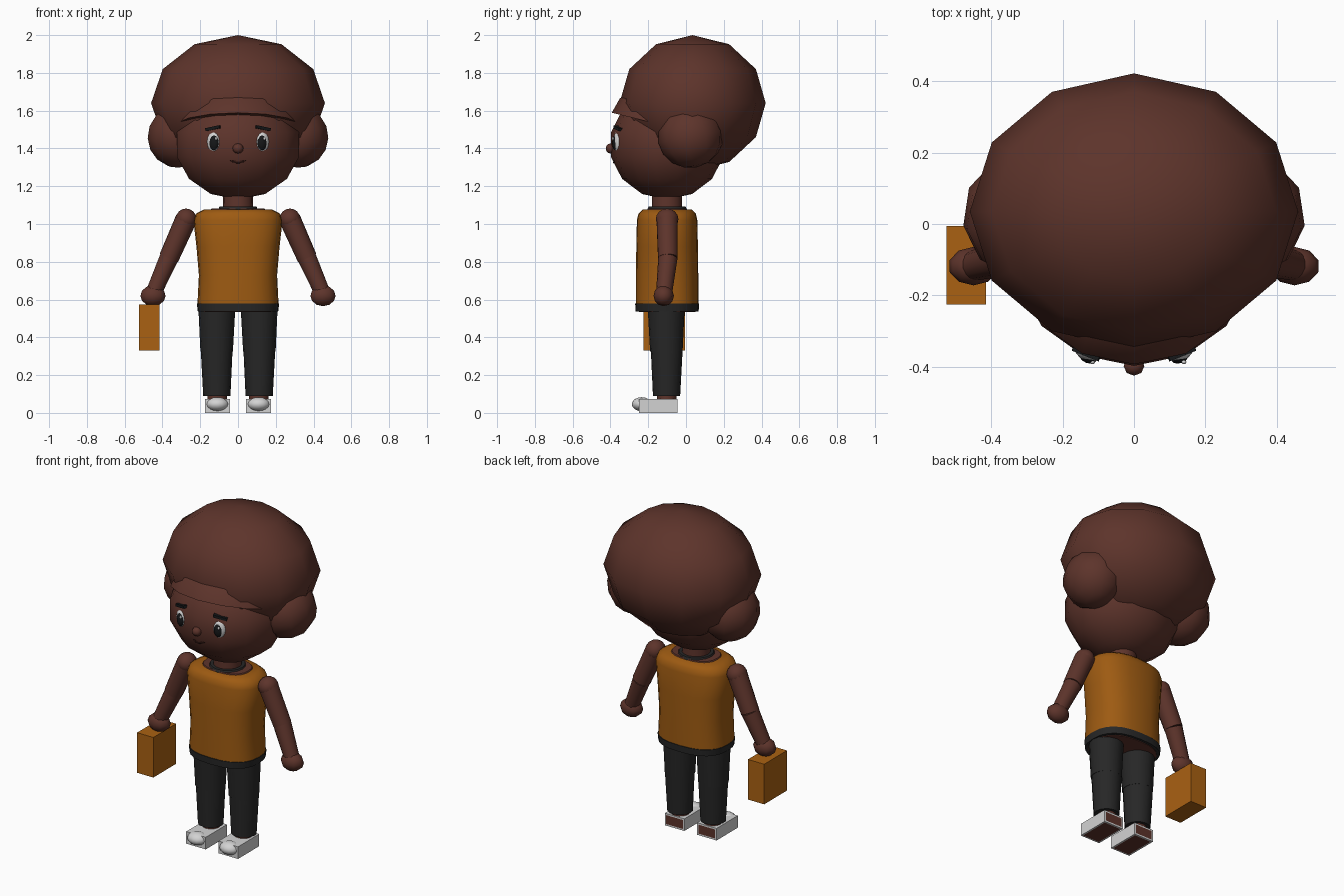
import bpy, bmesh, math
from mathutils import Matrix, Vector

cube = bpy.data.objects.get("Cube")
if cube:
    bpy.data.objects.remove(cube, do_unlink=True)


def material(name, r, g, b):
    m = bpy.data.materials.new(name)
    m.use_nodes = True
    m.diffuse_color = (r, g, b, 1)
    m.node_tree.nodes["Principled BSDF"].inputs["Base Color"].default_value = (r, g, b, 1)
    return m


SKIN = material("brown_skin", 0.11, 0.034, 0.024)
ORANGE = material("shirt_orange", 0.34, 0.104, 0.006)
CASE = material("case_orange", 0.40, 0.12, 0.006)
DARK = material("trouser_charcoal", 0.02, 0.02, 0.02)
WHITE = material("shoe_white", 0.65, 0.65, 0.65)
BLACK = material("eye_black", 0.008, 0.009, 0.01)
LIP = material("lip_brown", 0.04, 0.012, 0.009)


def finish(name, bm, mats, smooth=None):
    """Turn a bmesh into an object; smooth is None (flat) or an angle in degrees."""
    bmesh.ops.recalc_face_normals(bm, faces=bm.faces[:])
    me = bpy.data.meshes.new(name)
    bm.to_mesh(me)
    bm.free()
    for m in mats:
        me.materials.append(m)
    ob = bpy.data.objects.new(name, me)
    bpy.context.collection.objects.link(ob)
    if smooth:
        bpy.ops.object.select_all(action="DESELECT")
        ob.select_set(True)
        bpy.context.view_layer.objects.active = ob
        bpy.ops.object.shade_smooth_by_angle(angle=math.radians(smooth))
    return ob


def ball(name, centre, radii, mat, segs=12, rings=8, tilt=(0, 0), half=False):
    """Ellipsoid, tilted about x then z; half keeps a closed upper dome."""
    bm = bmesh.new()
    bmesh.ops.create_uvsphere(bm, u_segments=segs, v_segments=rings, radius=1)
    if half:
        cut = bmesh.ops.bisect_plane(bm, geom=bm.verts[:] + bm.edges[:] + bm.faces[:], dist=1e-4,
                                     plane_co=(0, 0, 0), plane_no=(0, 0, 1), clear_inner=True)
        rim = [e for e in cut["geom_cut"] if isinstance(e, bmesh.types.BMEdge)]
        bmesh.ops.holes_fill(bm, edges=rim or [e for e in bm.edges if e.is_boundary], sides=0)
    turn = Matrix.Rotation(tilt[1], 4, "Z") @ Matrix.Rotation(tilt[0], 4, "X")
    bm.transform(Matrix.Translation(centre) @ turn @ Matrix.Diagonal((*radii, 1)))
    return finish(name, bm, [mat], 65)


def limb(name, a, b, ra, rb, mat, segs=14):
    """Tapered cylinder from a to b."""
    a, b = Vector(a), Vector(b)
    d = b - a
    bm = bmesh.new()
    bmesh.ops.create_cone(bm, cap_ends=True, segments=segs, radius1=ra, radius2=rb, depth=d.length)
    bm.transform(Matrix.Translation((a + b) / 2) @ d.to_track_quat("Z", "Y").to_matrix().to_4x4())
    return finish(name, bm, [mat], 40)


def box_mesh(low, high):
    low, high = Vector(low), Vector(high)
    bm = bmesh.new()
    bmesh.ops.create_cube(bm, size=1)
    bm.transform(Matrix.Translation((low + high) / 2) @ Matrix.Diagonal((*(high - low), 1)))
    return bm


def loft(name, rings, mat, segs=24, power=0.8):
    """Closed stack of rounded rings given as (z, half width, half depth)."""
    bm = bmesh.new()
    loops = []
    for z, rx, ry in rings:
        loop = []
        for i in range(segs):
            t = math.tau * i / segs
            c, s = math.cos(t), math.sin(t)
            loop.append(bm.verts.new((math.copysign(abs(c) ** power, c) * rx,
                                      BODY_Y + math.copysign(abs(s) ** power, s) * ry, z)))
        loops.append(loop)
    for lo, hi in zip(loops, loops[1:]):
        for i in range(segs):
            j = (i + 1) % segs
            bm.faces.new((lo[i], lo[j], hi[j], hi[i]))
    bm.faces.new(loops[0])
    bm.faces.new(loops[-1])
    return finish(name, bm, [mat], 50)


def tube(name, points, radius, mat):
    cu = bpy.data.curves.new(name, "CURVE")
    cu.dimensions = "3D"
    cu.bevel_depth = radius
    cu.bevel_resolution = 1
    cu.use_fill_caps = True
    sp = cu.splines.new("POLY")
    sp.points.add(len(points) - 1)
    for p, co in zip(sp.points, points):
        p.co = (*co, 1)
    cu.materials.append(mat)
    bpy.context.collection.objects.link(bpy.data.objects.new(name, cu))


BODY_Y = -0.1

# Head and hair
ball("head", (0, BODY_Y, 1.42), (0.34, 0.305, 0.29), SKIN, 14, 7)
ball("hair", (0, 0.035, 1.64), (0.46, 0.387, 0.36), SKIN, 12, 6)
ball("fringe", (0, -0.09, 1.515), (0.335, 0.312, 0.22), SKIN, 14, 8, (-0.24, 0), half=True)
ball("nose", (0, -0.398, 1.4), (0.029, 0.027, 0.027), SKIN, 8, 6)
for lip, dip in (("upper_lip", 0.004), ("lower_lip", 0.018)):
    tube(lip, [(0.046 * t, -0.383 + 0.008 * t * t, 1.342 - dip * (1 - t * t))
               for t in (-1, -0.6, -0.2, 0.2, 0.6, 1)], 0.004, LIP)

# Torso
loft("torso", [(0.55, 0.195, 0.145), (1.04, 0.17, 0.12), (1.083, 0.14, 0.1)], SKIN)
loft("shirt", [(0.57, 0.215, 0.165), (0.73, 0.207, 0.165), (0.88, 0.22, 0.163),
               (1.02, 0.236, 0.16), (1.055, 0.222, 0.152), (1.077, 0.18, 0.13)], ORANGE)
loft("waistband", [(0.538, 0.213, 0.167), (0.578, 0.218, 0.169)], DARK)
loft("pelvis", [(0.534, 0.195, 0.15), (0.56, 0.195, 0.15)], SKIN)
limb("collar", (0, BODY_Y, 1.06), (0, BODY_Y, 1.092), 0.112, 0.098, DARK, 16)
limb("neck", (0, BODY_Y, 1.05), (0, BODY_Y, 1.2), 0.08, 0.078, SKIN, 16)

for side, s in (("left", 1), ("right", -1)):
    # Side puffs of hair
    ball(side + "_hair_puff", (s * 0.315, 0.025, 1.465), (0.165, 0.177, 0.168), SKIN, 10, 8,
         (0.2, s * 0.15))

    # Eyes and brows
    turn = s * 0.38
    ball(side + "_eye", (s * 0.129, -0.358, 1.435), (0.037, 0.026, 0.057), WHITE, 14, 8, (0, turn))
    ball(side + "_pupil", (s * 0.128, -0.371, 1.431), (0.027, 0.019, 0.042), BLACK, 12, 8, (0, turn))
    ball(side + "_glint", (s * 0.128 + 0.012, -0.387, 1.452), (0.007, 0.006, 0.009), WHITE, 8, 6)
    bm = box_mesh((-0.04, -0.013, -0.008), (0.04, 0.013, 0.008))
    bm.transform(Matrix.Translation((s * 0.132, -0.358, 1.507)) @ Matrix.Rotation(turn, 4, "Z")
                 @ Matrix.Rotation(s * 0.2, 4, "Y"))
    finish(side + "_brow", bm, [BLACK])

    # Arms
    shoulder, elbow, wrist = (s * 0.275, -0.1, 1.025), (s * 0.366, -0.096, 0.82), (s * 0.443, -0.115, 0.645)
    ball(side + "_shoulder", shoulder, (0.057, 0.06, 0.057), SKIN, 14, 8)
    limb(side + "_upper_arm", shoulder, elbow, 0.057, 0.053, SKIN)
    limb(side + "_forearm", elbow, wrist, 0.051, 0.043, SKIN)
    ball(side + "_hand", (s * 0.45, -0.118, 0.62), (0.07, 0.054, 0.055), SKIN, 10, 6)

    # Legs
    limb(side + "_thigh", (s * 0.112, -0.105, 0.56), (s * 0.113, -0.104, 0.325), 0.098, 0.086, DARK, 16)
    limb(side + "_shin", (s * 0.113, -0.102, 0.33), (s * 0.112, -0.103, 0.09), 0.084, 0.072, DARK, 16)
    limb(side + "_ankle", (s * 0.11, -0.102, 0.05), (s * 0.11, -0.102, 0.12), 0.052, 0.052, SKIN)

    # Shoes: white shell with bare panels under the foot and at the heel
    bm = box_mesh((-0.066, -0.25, 0), (0.066, -0.045, 0.074))
    bm.transform(Matrix.Translation((s * 0.109, 0, 0)))
    bm.normal_update()
    bare = [f for f in bm.faces if f.normal.z < -0.9 or f.normal.y > 0.9]
    bmesh.ops.inset_individual(bm, faces=bare, thickness=0.014, depth=0)
    for f in bare:
        f.material_index = 1
    finish(side + "_shoe", bm, [WHITE, SKIN])
    ball(side + "_toe_cap", (s * 0.109, -0.235, 0.046), (0.06, 0.052, 0.037), WHITE, 14, 8)

# Case carried in the right hand
finish("case", box_mesh((-0.525, -0.225, 0.33), (-0.415, -0.005, 0.575)), [CASE])
